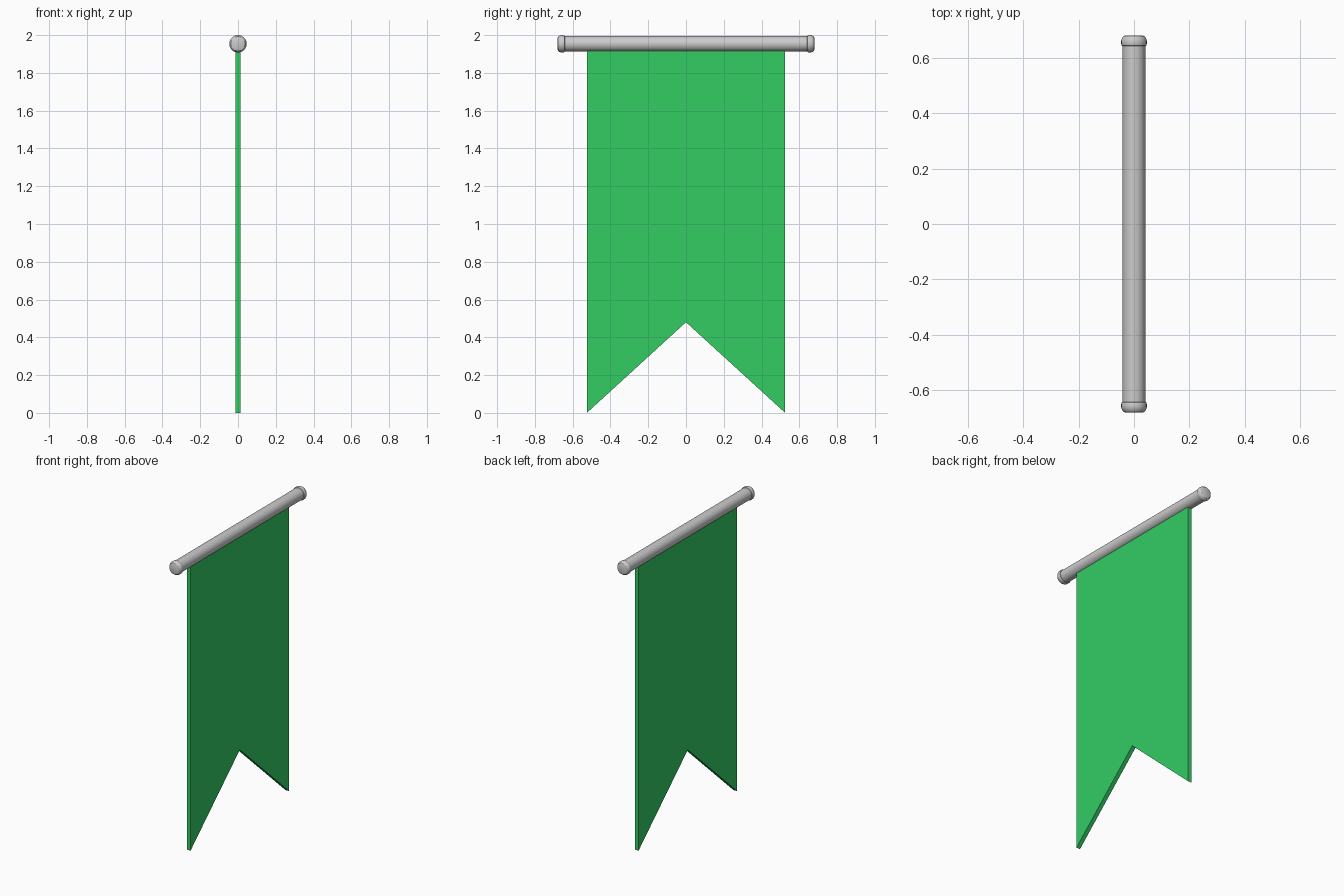
import bpy, bmesh, math

if "Cube" in bpy.data.objects:
    bpy.data.objects.remove(bpy.data.objects["Cube"])

ROD_Z = 1.954


def finish(name, bm):
    bmesh.ops.recalc_face_normals(bm, faces=bm.faces)
    me = bpy.data.meshes.new(name)
    bm.to_mesh(me)
    bm.free()
    ob = bpy.data.objects.new(name, me)
    bpy.context.collection.objects.link(ob)
    return ob


def lathe_y(name, profile, sides=32):
    """Revolve (radius, y) points around the rod axis and close both ends."""
    bm = bmesh.new()
    rings = []
    for r, y in profile:
        rings.append([bm.verts.new((r * math.cos(a), y, ROD_Z + r * math.sin(a)))
                      for a in (2 * math.pi * i / sides for i in range(sides))])
    for a, b in zip(rings, rings[1:]):
        for i in range(sides):
            j = (i + 1) % sides
            bm.faces.new((a[i], a[j], b[j], b[i]))
    bm.faces.new(rings[0])
    bm.faces.new(rings[-1])
    ob = finish(name, bm)
    bpy.ops.object.select_all(action='DESELECT')
    ob.select_set(True)
    bpy.context.view_layer.objects.active = ob
    bpy.ops.object.shade_smooth_by_angle(angle=math.radians(30))
    return ob


# Rod
lathe_y("rod", [(0.041, -0.66), (0.041, 0.66)])

# Rounded end caps
cap = [(0.040, 0.641), (0.044, 0.643), (0.046, 0.649), (0.046, 0.662),
       (0.043, 0.670), (0.038, 0.677), (0.031, 0.680)]
for side, s in (("left", -1), ("right", 1)):
    lathe_y("end_cap_" + side, [(r, s * y) for r, y in cap])

# Swallow-tailed cloth
outline = [(-0.525, 1.94), (-0.525, 0.0), (0, 0.48), (0.525, 0.0), (0.525, 1.94), (0, 1.94)]
T = 0.014
bm = bmesh.new()
front = [bm.verts.new((T, y, z)) for y, z in outline]
back = [bm.verts.new((-T, y, z)) for y, z in outline]
for ring in (front, back):
    bm.faces.new((ring[0], ring[1], ring[2], ring[5]))
    bm.faces.new((ring[5], ring[2], ring[3], ring[4]))
for i in range(6):
    j = (i + 1) % 6
    bm.faces.new((front[i], front[j], back[j], back[i]))
cloth = finish("banner_cloth", bm)

green = bpy.data.materials.new("green_cloth")
green.diffuse_color = (0.033, 0.604, 0.127, 1)
green.use_nodes = True
green.node_tree.nodes["Principled BSDF"].inputs["Base Color"].default_value = green.diffuse_color
cloth.data.materials.append(green)
